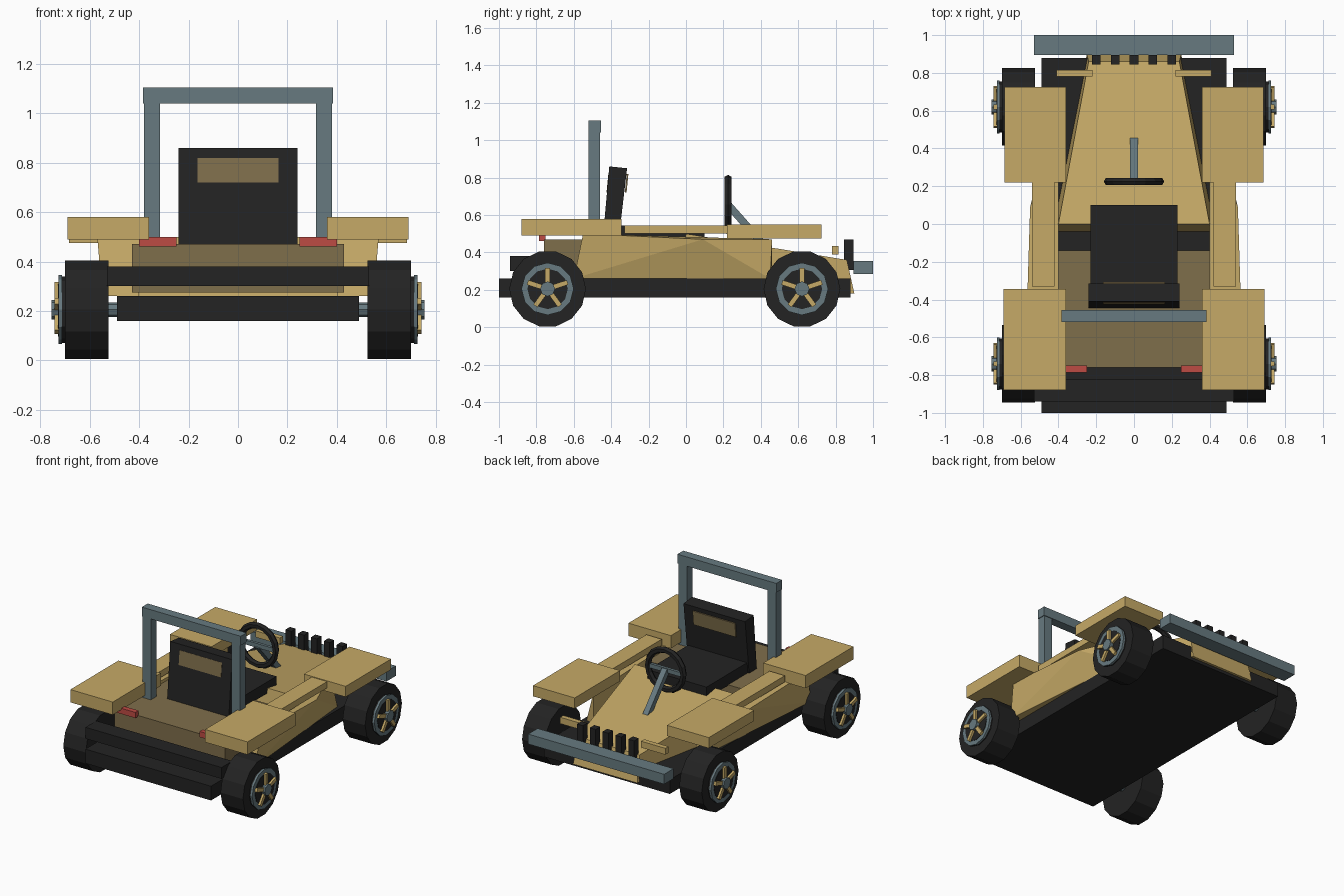
import bpy, bmesh, math
from mathutils import Matrix, Vector

if "Cube" in bpy.data.objects:
    bpy.data.objects.remove(bpy.data.objects["Cube"])


def mat(name, rgb):
    m = bpy.data.materials.new(name)
    m.diffuse_color = [((c / 255 + 0.055) / 1.055) ** 2.4 for c in rgb] + [1]
    m.use_nodes = True
    m.node_tree.nodes["Principled BSDF"].inputs["Base Color"].default_value = m.diffuse_color
    return m


TAN = mat("tan", (198, 170, 103))
DARK = mat("dark_tan", (127, 110, 75))
BLACK = mat("black", (35, 35, 35))
GREY = mat("blue_grey", (103, 122, 128))
RED = mat("red", (190, 75, 68))


def finish(name, bm, material):
    bmesh.ops.recalc_face_normals(bm, faces=bm.faces)
    me = bpy.data.meshes.new(name)
    bm.to_mesh(me)
    bm.free()
    me.materials.append(material)
    ob = bpy.data.objects.new(name, me)
    bpy.context.collection.objects.link(ob)
    return ob


def hull(name, pts, material):
    bm = bmesh.new()
    for p in pts:
        bm.verts.new(p)
    bmesh.ops.convex_hull(bm, input=bm.verts)
    bmesh.ops.dissolve_limit(bm, angle_limit=0.01, verts=bm.verts, edges=bm.edges)
    return finish(name, bm, material)


def box(name, x, y, z, material):
    return hull(name, [(a, b, c) for a in x for b in y for c in z], material)


def pair(name, x, y, z, material):
    # mirrored boxes left and right
    for s, side in ((1, "right"), (-1, "left")):
        box(f"{side}_{name}", (s * x[0], s * x[1]), y, z, material)


def disc(name, x0, x1, y, z, r, n, material):
    # cylinder along x
    bm = bmesh.new()
    bmesh.ops.create_cone(bm, cap_ends=True, segments=n, radius1=r, radius2=r, depth=abs(x1 - x0),
                          matrix=Matrix.Translation(((x0 + x1) / 2, y, z)) @ Matrix.Rotation(math.pi / 2, 4, 'Y'))
    return finish(name, bm, material)


# chassis and rear bumper
box("chassis_floor", (-0.49, 0.49), (-1.0, 0.88), (0.16, 0.26), BLACK)
box("rear_bumper", (-0.53, 0.53), (-0.94, -0.82), (0.30, 0.38), BLACK)

# rear tub and tapered hood
box("rear_tub", (-0.43, 0.43), (-0.76, -0.14), (0.275, 0.47), DARK)
hull("hood", [(s * x, y, z) for s in (1, -1) for x, y, z in
              ((0.40, 0.0, 0.50), (0.24, 0.86, 0.36), (0.25, 0.90, 0.18), (0.43, -0.04, 0.26))], TAN)

# side pods, rails, fenders
for s, side in ((1, "right"), (-1, "left")):
    hull(side + "_side_pod", [(s * x, y, z) for x, y, z in (
        (0.55, -0.60, 0.26), (0.46, 0.45, 0.26), (0.55, 0.09, 0.47), (0.57, -0.55, 0.50),
        (0.40, -0.60, 0.26), (0.40, 0.46, 0.26), (0.40, 0.46, 0.47), (0.40, -0.55, 0.50))], TAN)
pair("side_rail", (0.42, 0.54), (-0.33, 0.23), (0.50, 0.545), TAN)
pair("rear_fender", (0.36, 0.69), (-0.88, -0.345), (0.49, 0.58), TAN)
pair("front_fender", (0.36, 0.685), (0.22, 0.725), (0.475, 0.55), TAN)
pair("tail_light", (0.25, 0.40), (-0.785, -0.75), (0.46, 0.50), RED)
pair("head_light", (0.22, 0.41), (0.78, 0.815), (0.39, 0.435), TAN)

# front bumper and grille
box("front_bumper", (-0.53, 0.53), (0.895, 1.0), (0.285, 0.355), GREY)
for i in range(-2, 3):
    box(f"grille_bar_{i + 3}", (i * 0.1 - 0.023, i * 0.1 + 0.023), (0.845, 0.895), (0.305, 0.468), BLACK)

# roll bar
pair("roll_bar_post", (0.315, 0.38), (-0.52, -0.46), (0.45, 1.04), GREY)
box("roll_bar_top", (-0.385, 0.385), (-0.52, -0.455), (1.04, 1.105), GREY)

# seat with a leaning back and a panel on each side of it
box("seat_cushion", (-0.23, 0.23), (-0.40, 0.10), (0.465, 0.545), BLACK)
hull("seat_back", [(x, y, z) for x in (-0.24, 0.24) for y, z in
                   ((-0.445, 0.47), (-0.36, 0.47), (-0.315, 0.85), (-0.41, 0.86))], BLACK)
for name, o in (("seat_panel_rear", -0.425), ("seat_panel_front", -0.327)):
    hull(name, [(x, o + d + (z - 0.72) * 0.1, z) for x in (-0.165, 0.165)
                for z in (0.72, 0.82) for d in (0, 0.009)], DARK)

# steering wheel, crossbar and column
bpy.ops.mesh.primitive_torus_add(location=(0, 0.225, 0.655), rotation=(math.pi / 2, 0, 0), major_segments=16,
                                 minor_segments=6, major_radius=0.138, minor_radius=0.022)
bpy.context.object.name = "steering_wheel"
bpy.context.object.data.materials.append(BLACK)
box("steering_crossbar", (-0.13, 0.13), (0.215, 0.235), (0.64, 0.67), GREY)
a, b = Vector((0, 0.225, 0.655)), Vector((0, 0.455, 0.395))
n = Vector((0, 0.26, 0.23)).normalized() * 0.02
hull("steering_column", [p + n * k + Vector((x, 0, 0)) for p in (a, b) for k in (1, -1)
                         for x in (-0.02, 0.02)], GREY)

# wheels and axles
ZC = 0.205
for y, end in ((-0.74, "rear"), (0.62, "front")):
    disc(end + "_axle", -0.54, 0.54, y, ZC, 0.03, 8, GREY)
    for s, side in ((1, "right"), (-1, "left")):
        w = f"{end}_{side}_"
        disc(w + "tyre", s * 0.525, s * 0.70, y, ZC, 0.205, 14, BLACK)
        disc(w + "rim_base", s * 0.69, s * 0.713, y, ZC, 0.135, 12, BLACK)
        disc(w + "rim", s * 0.713, s * 0.726, y, ZC, 0.14, 12, GREY)
        disc(w + "rim_well", s * 0.72, s * 0.729, y, ZC, 0.108, 12, BLACK)
        for i in range(5):
            t = i * math.tau / 5
            u, v = Vector((0, math.sin(t), math.cos(t))), Vector((0, math.cos(t), -math.sin(t)))
            hull(f"{w}spoke_{i + 1}", [Vector((s * x, y, ZC)) + u * r + v * k for x in (0.725, 0.744)
                                       for r in (0.02, 0.112) for k in (-0.013, 0.013)], TAN)
        disc(w + "hub", s * 0.725, s * 0.755, y, ZC, 0.04, 8, GREY)
